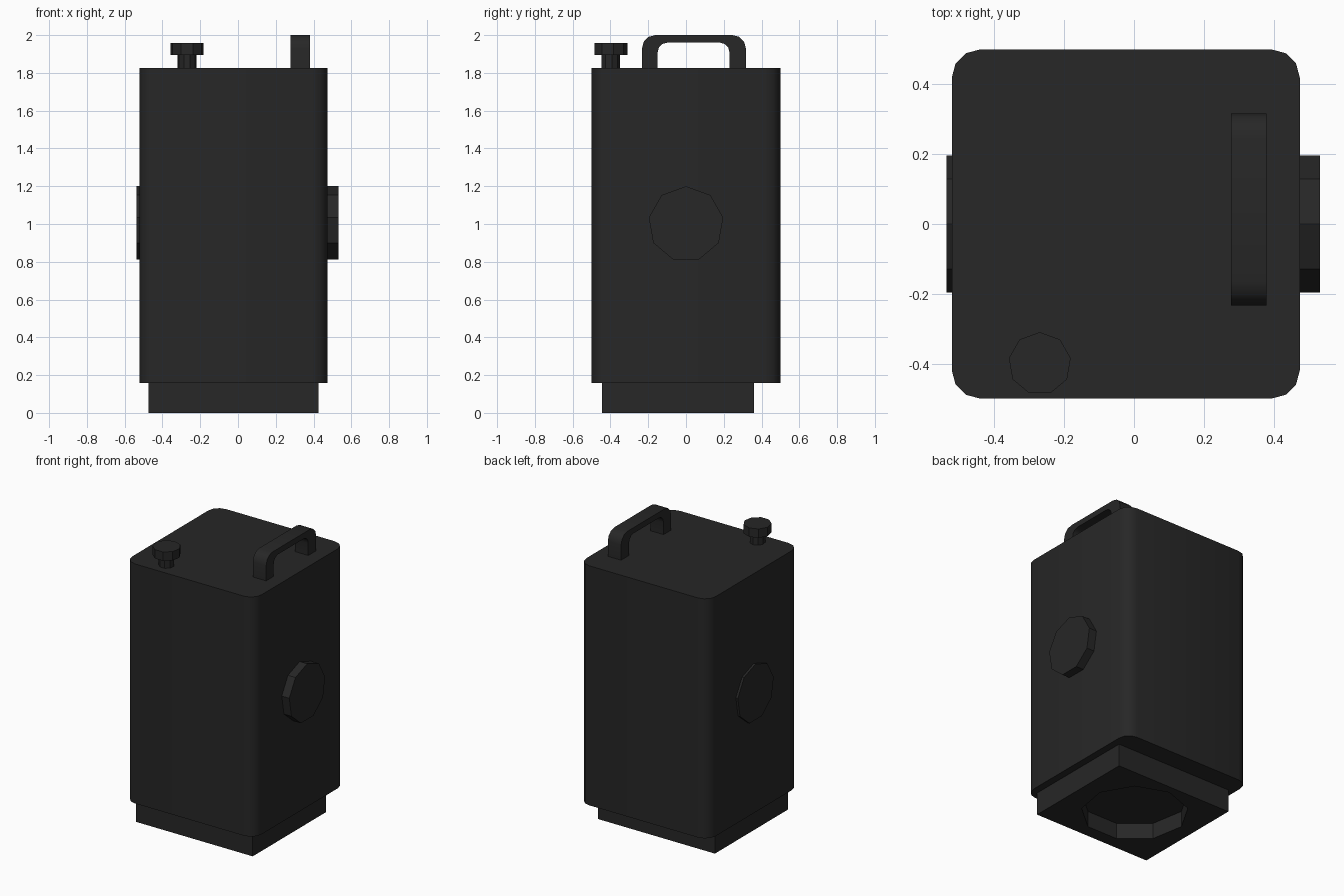
import bpy, bmesh
from math import sin, cos, pi, radians
from mathutils import Vector

cube = bpy.data.objects.get("Cube")
if cube:
    bpy.data.objects.remove(cube, do_unlink=True)

black = bpy.data.materials.new("matte black")
black.use_nodes = True
tone = (0.02, 0.02, 0.02, 1)
black.diffuse_color = tone
bsdf = next(n for n in black.node_tree.nodes if n.type == 'BSDF_PRINCIPLED')
bsdf.inputs["Base Color"].default_value = tone


def prism(name, profile, axis, low, high, smooth=False):
    """Extrude a 2D profile along an axis from low to high."""
    place = {'X': lambda a, b, t: (t, a, b),
             'Z': lambda a, b, t: (a, b, t)}[axis]
    bm = bmesh.new()
    face = bm.faces.new([bm.verts.new(place(a, b, low)) for a, b in profile])
    out = bmesh.ops.extrude_face_region(bm, geom=[face])
    verts = [v for v in out["geom"] if isinstance(v, bmesh.types.BMVert)]
    bmesh.ops.translate(bm, verts=verts, vec=Vector(place(0, 0, high - low)))
    bmesh.ops.recalc_face_normals(bm, faces=bm.faces)
    mesh = bpy.data.meshes.new(name)
    bm.to_mesh(mesh)
    bm.free()
    mesh.materials.append(black)
    obj = bpy.data.objects.new(name, mesh)
    bpy.context.collection.objects.link(obj)
    if smooth:
        select(obj)
        bpy.ops.object.shade_smooth_by_angle(angle=radians(35))
    return obj


def select(obj):
    bpy.ops.object.select_all(action='DESELECT')
    obj.select_set(True)
    bpy.context.view_layer.objects.active = obj


def nonagon(a, b, radius):
    return [(a + radius * cos(pi / 2 + 2 * pi * i / 9),
             b + radius * sin(pi / 2 + 2 * pi * i / 9)) for i in range(9)]


def arc(a, b, radius, start, end, steps=3):
    angles = [radians(start + (end - start) * i / steps) for i in range(steps + 1)]
    return [(a + radius * cos(t), b + radius * sin(t)) for t in angles]


# Tall body with rounded vertical corners
r = 0.08
left, right, front, back = -0.522, 0.475, -0.5, 0.5
outline = (arc(right - r, back - r, r, 0, 90) + arc(left + r, back - r, r, 90, 180)
           + arc(left + r, front + r, r, 180, 270) + arc(right - r, front + r, r, 270, 360))
top = 1.825
prism("body", outline, 'Z', 0.157, top, smooth=True)

# Square base with a round recess underneath
base = prism("base", [(-0.475, -0.445), (0.425, -0.445), (0.425, 0.36), (-0.475, 0.36)],
             'Z', 0, 0.157)
cutter = prism("recess_cutter", nonagon(-0.035, -0.035, 0.34), 'Z', -0.1, 0.11)
cutter.hide_render = True
cut = base.modifiers.new("recess", 'BOOLEAN')
cut.operation = 'DIFFERENCE'
cut.solver = 'EXACT'
cut.object = cutter
select(base)
bpy.ops.object.modifier_apply(modifier=cut.name)
bpy.data.objects.remove(cutter, do_unlink=True)

# Round bosses on both sides
prism("right_boss", nonagon(0, 1, 0.2), 'X', -0.537, left + 0.01)
prism("left_boss", nonagon(0, 1, 0.2), 'X', right - 0.01, 0.533)

# Filler neck and cap
prism("filler_neck", nonagon(-0.27, -0.4, 0.05), 'Z', top - 0.01, 1.895)
prism("filler_cap", nonagon(-0.27, -0.4, 0.09), 'Z', 1.895, 1.957)

# Carrying handle: arch profile extruded sideways
outer, inner = 0.07, 0.05
arch = ([(0.317, top)] + arc(0.317 - outer, 2 - outer, outer, 0, 90)
        + arc(-0.233 + outer, 2 - outer, outer, 90, 180) + [(-0.233, top), (-0.15, top)]
        + arc(-0.15 + inner, 1.96 - inner, inner, 180, 90)
        + arc(0.23 - inner, 1.96 - inner, inner, 90, 0) + [(0.23, top)])
prism("handle", arch, 'X', 0.278, 0.38, smooth=True)
